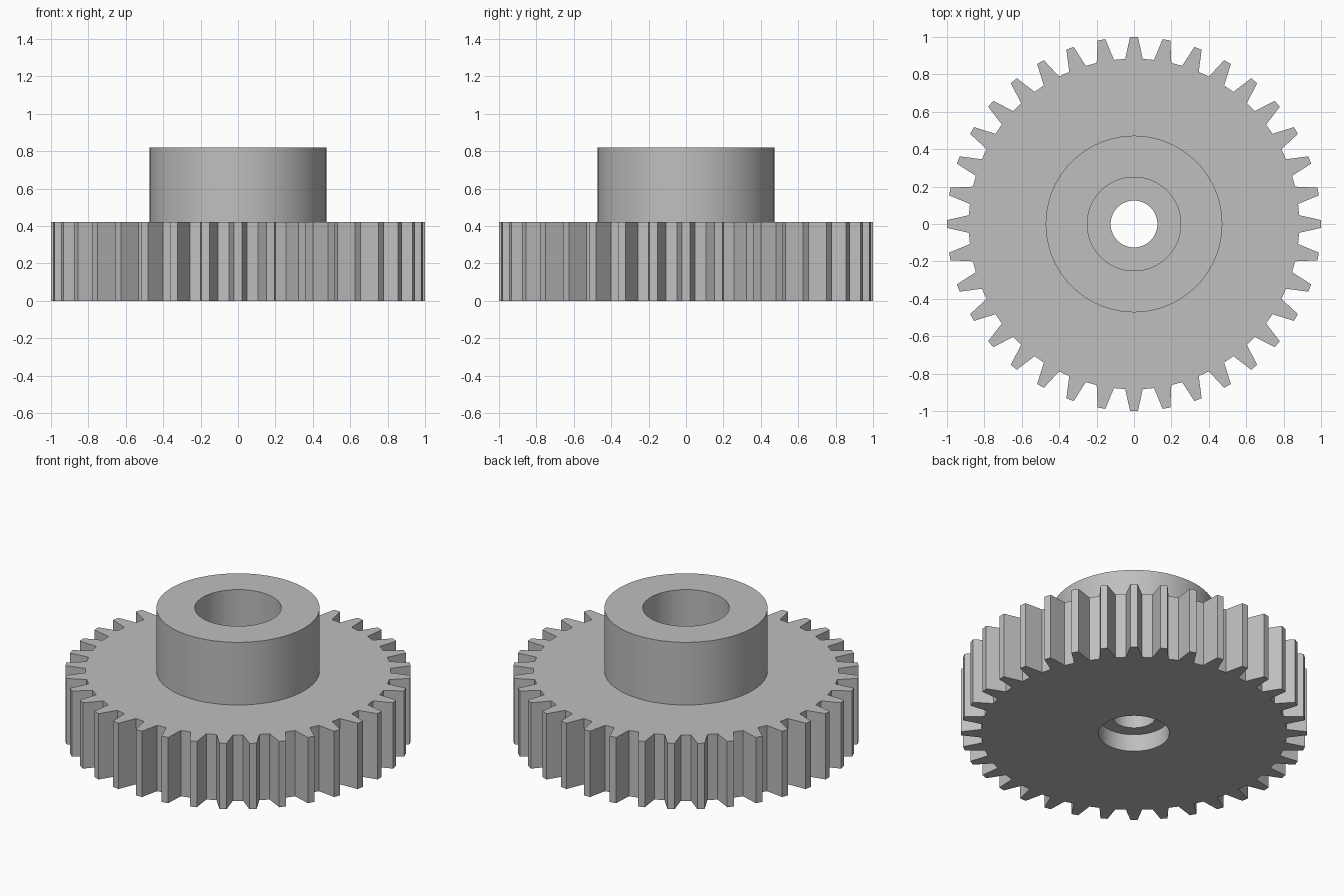
import bpy
import bmesh
from math import cos, sin, radians

TEETH = 36
PITCH = 360 / TEETH
ROOT_R, TIP_R = 0.884, 1.0
ROOT_HALF, TIP_HALF = 3.05, 1.2      # half angles of a tooth, in degrees
WHEEL_TOP, HUB_TOP = 0.42, 0.82
RECESS_TOP = 0.11
HUB_R, SOCKET_R, BORE_R, RECESS_R = 0.472, 0.25, 0.125, 0.205

cube = bpy.data.objects.get("Cube")
if cube:
    bpy.data.objects.remove(cube, do_unlink=True)

grey = bpy.data.materials.new("plain grey")
grey.use_nodes = True
colour = (0.52, 0.52, 0.52, 1)
grey.diffuse_color = colour
grey.node_tree.nodes["Principled BSDF"].inputs["Base Color"].default_value = colour


def tooth_outline():
    """Polar points round the rim, four for each tooth."""
    tooth = [(ROOT_R, -ROOT_HALF), (TIP_R, -TIP_HALF),
             (TIP_R, TIP_HALF), (ROOT_R, ROOT_HALF)]
    return [(r, t * PITCH + a) for t in range(TEETH) for r, a in tooth]


def circle(radius):
    """Polar points of a circle that line up with the rim points."""
    step = PITCH / 4
    return [(radius, (i - 1.5) * step) for i in range(TEETH * 4)]


def loft(name, sections):
    """Join closed rings of equal size, the last one back to the first."""
    bm = bmesh.new()
    rings = [[bm.verts.new((r * cos(radians(a)), r * sin(radians(a)), z))
              for r, a in points] for points, z in sections]
    for i, ring in enumerate(rings):
        upper = rings[(i + 1) % len(rings)]
        for j in range(len(ring)):
            k = (j + 1) % len(ring)
            bm.faces.new((ring[j], ring[k], upper[k], upper[j]))
    bmesh.ops.recalc_face_normals(bm, faces=bm.faces)
    mesh = bpy.data.meshes.new(name)
    bm.to_mesh(mesh)
    bm.free()
    mesh.materials.append(grey)
    obj = bpy.data.objects.new(name, mesh)
    bpy.context.collection.objects.link(obj)
    return obj


# Toothed wheel, hub, socket, bore and underside recess as one solid
gear = loft("spur_gear_with_hub", [
    (tooth_outline(), 0),
    (tooth_outline(), WHEEL_TOP),
    (circle(HUB_R), WHEEL_TOP),
    (circle(HUB_R), HUB_TOP),
    (circle(SOCKET_R), HUB_TOP),
    (circle(SOCKET_R), WHEEL_TOP),
    (circle(BORE_R), WHEEL_TOP),
    (circle(BORE_R), RECESS_TOP),
    (circle(RECESS_R), RECESS_TOP),
    (circle(RECESS_R), 0),
])

# Smooth round walls, sharp teeth and rims
bpy.ops.object.select_all(action="DESELECT")
gear.select_set(True)
bpy.context.view_layer.objects.active = gear
bpy.ops.object.shade_smooth_by_angle(angle=radians(20))
